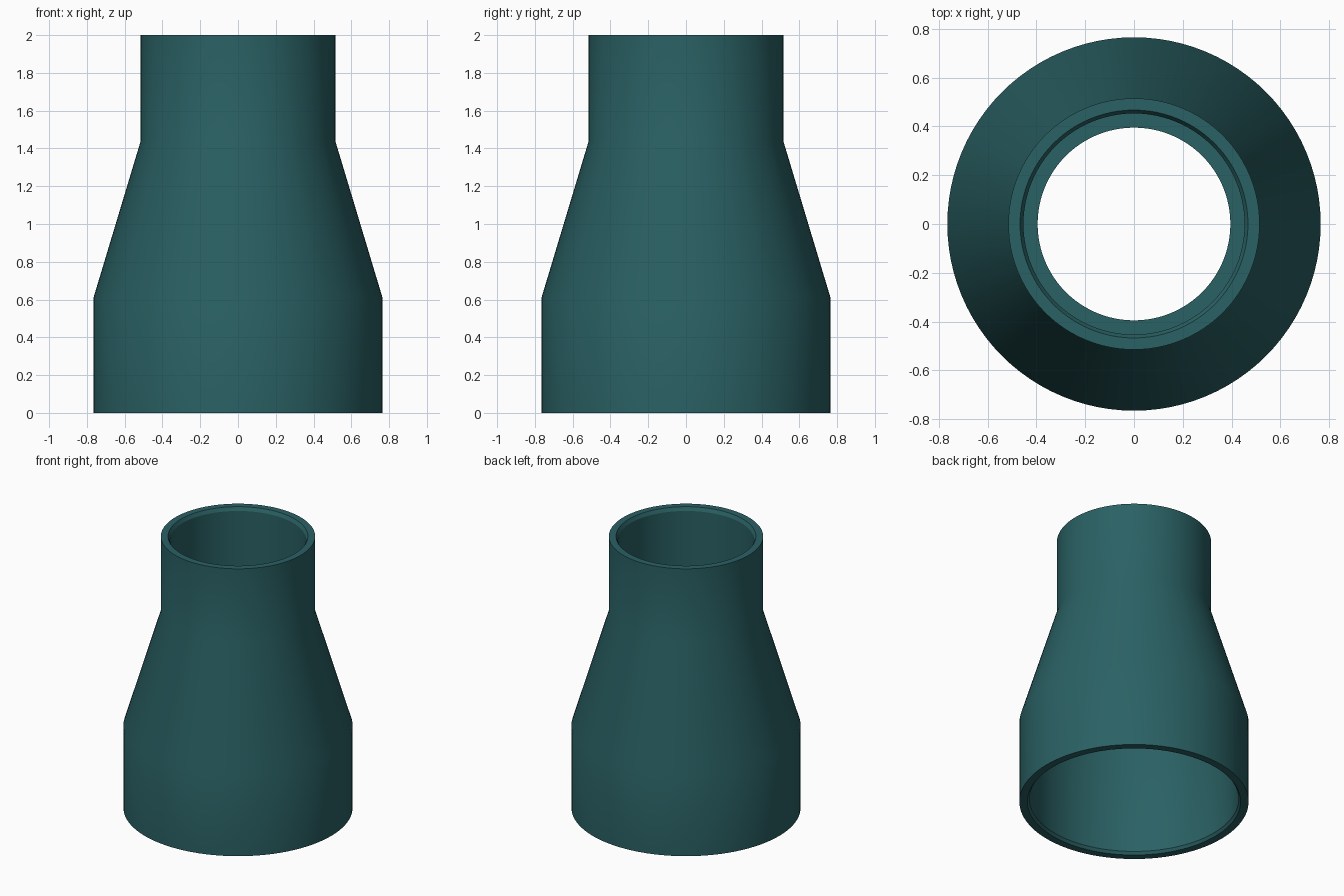
import bpy
import bmesh
import math

if "Cube" in bpy.data.objects:
    bpy.data.objects.remove(bpy.data.objects["Cube"])

SEGMENTS = 96

# One flat colour for the whole fitting
teal = bpy.data.materials.new("dark_teal")
teal.diffuse_color = (0.023, 0.119, 0.127, 1.0)
teal.use_nodes = True
teal.node_tree.nodes["Principled BSDF"].inputs["Base Color"].default_value = teal.diffuse_color

# Closed wall profile as (radius, height)
profile = [
    # outside: wide base, taper, narrow neck
    (0.765, 0.0), (0.765, 0.61), (0.515, 1.44), (0.515, 2.0),
    # top rim, chamfer, socket, stop ledge
    (0.467, 2.0), (0.453, 1.975), (0.453, 1.48), (0.395, 1.48),
    # bore, inner taper, bottom socket and chamfer
    (0.395, 1.40), (0.698, 0.61), (0.698, 0.02), (0.712, 0.0),
]


def lathe(name, points, material):
    """Revolve a closed profile around z."""
    bm = bmesh.new()
    rings = []
    for i in range(SEGMENTS):
        a = 2 * math.pi * i / SEGMENTS
        rings.append([bm.verts.new((r * math.cos(a), r * math.sin(a), z))
                      for r, z in points])
    for i in range(SEGMENTS):
        here, nxt = rings[i], rings[(i + 1) % SEGMENTS]
        for j in range(len(points)):
            k = (j + 1) % len(points)
            bm.faces.new((here[j], nxt[j], nxt[k], here[k]))
    bmesh.ops.recalc_face_normals(bm, faces=bm.faces)
    mesh = bpy.data.meshes.new(name)
    bm.to_mesh(mesh)
    bm.free()
    mesh.materials.append(material)
    obj = bpy.data.objects.new(name, mesh)
    bpy.context.collection.objects.link(obj)
    return obj


# Hollow pipe reducer
reducer = lathe("pipe_reducer", profile, teal)
bpy.context.view_layer.objects.active = reducer
reducer.select_set(True)
bpy.ops.object.shade_smooth_by_angle(angle=math.radians(28))
